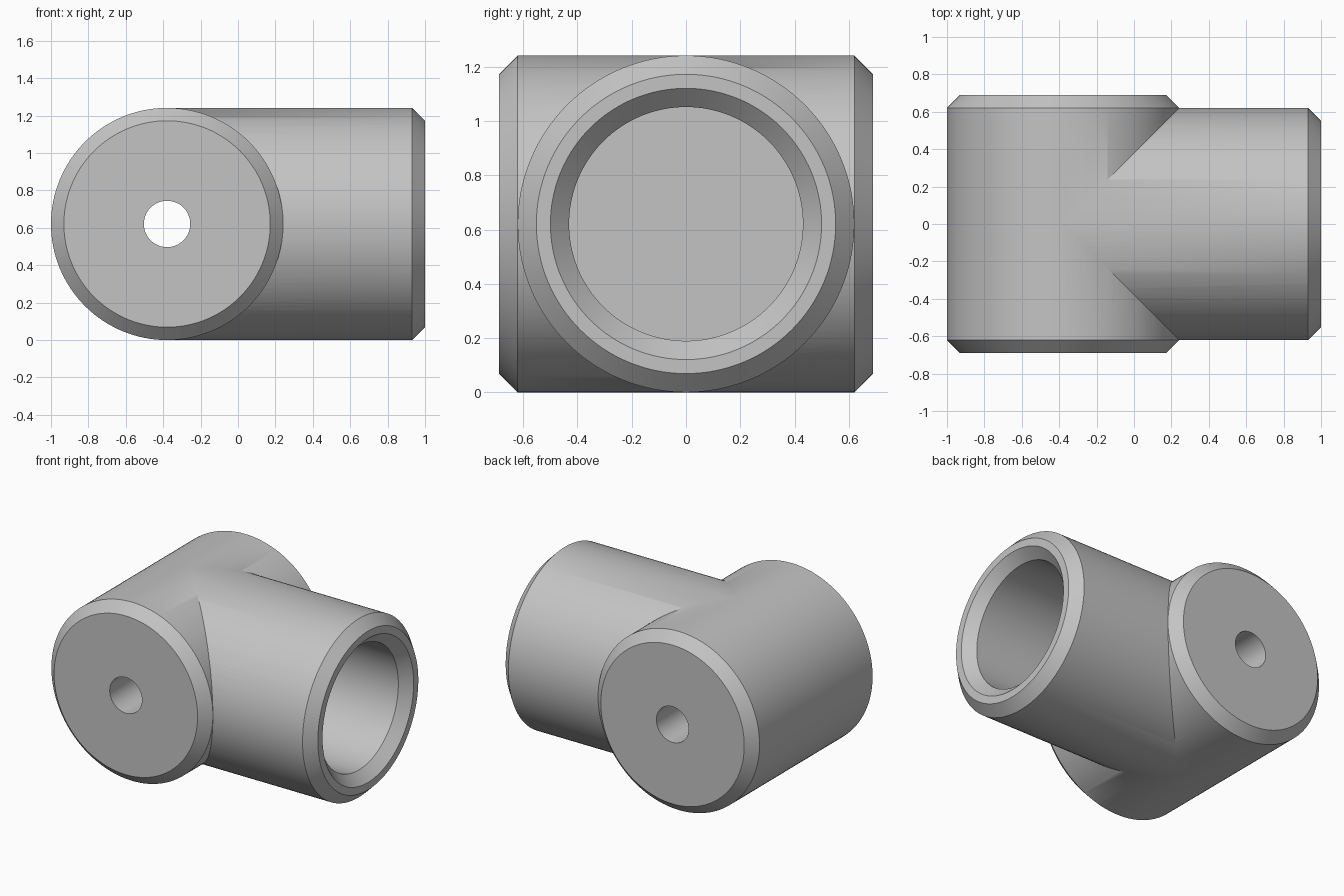
import bpy, bmesh
from math import cos, sin, tau, radians
from mathutils import Matrix, Vector

cube = bpy.data.objects.get("Cube")
if cube:
    bpy.data.objects.remove(cube, do_unlink=True)

SEGMENTS = 128
R = 0.6207         # outer radius of both barrels
HALF = 0.69        # half length of the cross barrel
BEVEL = 0.069
AXIS_X = R - 1     # cross barrel axis
CENTER = Vector((AXIS_X, 0, R))

grey = bpy.data.materials.new("plain grey")
grey.use_nodes = True
colour = (0.55, 0.55, 0.55, 1)
grey.diffuse_color = colour
grey.node_tree.nodes["Principled BSDF"].inputs["Base Color"].default_value = colour


def turned(name, profile, axis):
    """Solid of revolution from (radius, distance) pairs along the X or Y axis."""
    bm = bmesh.new()
    rings = []
    for r, d in profile:
        rings.append([bm.verts.new((r * cos(tau * i / SEGMENTS), r * sin(tau * i / SEGMENTS), d))
                      for i in range(SEGMENTS)])
    for a, b in zip(rings, rings[1:]):
        for i in range(SEGMENTS):
            j = (i + 1) % SEGMENTS
            bm.faces.new((a[i], a[j], b[j], b[i]))
    bm.faces.new(rings[0][::-1])
    bm.faces.new(rings[-1])
    turn = Matrix.Rotation(radians(90), 4, 'Y' if axis == 'X' else 'X')
    bm.transform(Matrix.Translation(CENTER) @ turn)
    bmesh.ops.recalc_face_normals(bm, faces=bm.faces)
    mesh = bpy.data.meshes.new(name)
    bm.to_mesh(mesh)
    bm.free()
    mesh.materials.append(grey)
    obj = bpy.data.objects.new(name, mesh)
    bpy.context.collection.objects.link(obj)
    return obj


def combine(target, tool, operation):
    """Apply a boolean and discard the tool."""
    mod = target.modifiers.new(operation.lower(), 'BOOLEAN')
    mod.operation = operation
    mod.solver = 'EXACT'
    mod.object = tool
    bpy.context.view_layer.objects.active = target
    bpy.ops.object.modifier_apply(modifier=mod.name)
    bpy.data.objects.remove(tool, do_unlink=True)


# Cross barrel, bevelled at both ends
body = turned("tee_fitting", [(R - BEVEL, -HALF), (R, BEVEL - HALF),
                              (R, HALF - BEVEL), (R - BEVEL, HALF)], 'Y')

# Side branch, bevelled at the open end
reach = 1 - AXIS_X
branch = turned("side_branch", [(R, 0), (R, reach - BEVEL), (R - BEVEL, reach)], 'X')
combine(body, branch, 'UNION')

# Blind socket with a countersunk mouth
socket = turned("socket_cutter", [(0.431, reach - 0.83), (0.431, reach - BEVEL),
                                  (0.5, reach), (0.5, reach + 0.1)], 'X')
combine(body, socket, 'DIFFERENCE')

# Small hole straight through the cross barrel
hole = turned("hole_cutter", [(0.124, -1), (0.124, 1)], 'Y')
combine(body, hole, 'DIFFERENCE')

# Smooth barrels, crisp edges
bpy.ops.object.select_all(action='DESELECT')
body.select_set(True)
bpy.context.view_layer.objects.active = body
bpy.ops.object.shade_smooth_by_angle(angle=radians(30))
